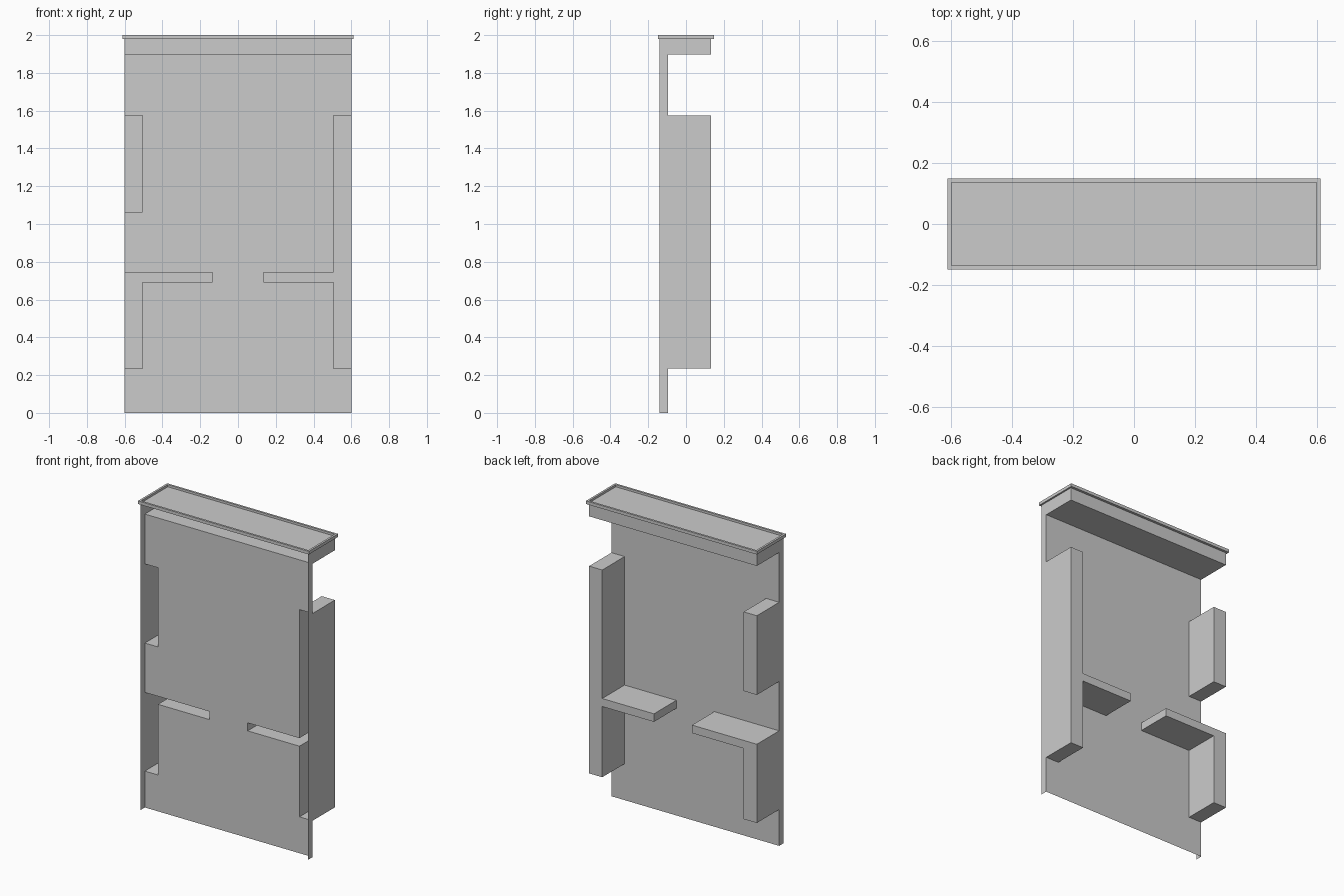
import bpy, bmesh

if "Cube" in bpy.data.objects:
    bpy.data.objects.remove(bpy.data.objects["Cube"])

W = 0.6                                 # half width of the panel
FRONT, PANEL, BACK = -0.14, -0.095, 0.133
HEAD, TOP = 1.897, 1.98                 # header underside and cap underside
INNER, TIP = 0.506, 0.136               # pocket inner edge and shelf tip
Z0, SH0, SH1, UP0, UP1 = 0.235, 0.692, 0.744, 1.063, 1.575


def finish(name, bm, recalc=True):
    if recalc:
        bmesh.ops.recalc_face_normals(bm, faces=bm.faces)
    me = bpy.data.meshes.new(name)
    bm.to_mesh(me)
    bm.free()
    ob = bpy.data.objects.new(name, me)
    bpy.context.collection.objects.link(ob)
    return ob


def sheet(name, points):
    """One flat face from 3D points."""
    bm = bmesh.new()
    bm.faces.new([bm.verts.new(p) for p in points])
    return finish(name, bm, False)


def pocket(name, outline, chamfer=False):
    """Hollow shape open at the front: walls plus a back face."""
    bm = bmesh.new()
    near = [bm.verts.new((x, PANEL, z)) for x, z in outline]
    far = [bm.verts.new((x, BACK, z)) for x, z in outline]
    n = len(outline)
    for i in range(n):
        j = (i + 1) % n
        bm.faces.new((near[i], near[j], far[j], far[i]))
    bm.faces.new(far)
    bmesh.ops.recalc_face_normals(bm, faces=bm.faces)
    if chamfer:
        low = [e for e in bm.edges
               if all(v.co.y == BACK and v.co.z == Z0 for v in e.verts)]
        bmesh.ops.bevel(bm, geom=low, offset=0.02, segments=1, affect='EDGES')
    return finish(name, bm)


# Panel outlines, each listed from top to bottom
right_cut = [(W, UP1), (INNER, UP1), (INNER, SH1), (TIP, SH1),
             (TIP, SH0), (INNER, SH0), (INNER, Z0), (W, Z0)]
left_low = [(-W, SH1), (-TIP, SH1), (-TIP, SH0),
            (-INNER, SH0), (-INNER, Z0), (-W, Z0)]
left_high = [(-W, UP1), (-INNER, UP1), (-INNER, UP0), (-W, UP0)]

# Main panel, notched where the hollow arms open
outline = ([(W, HEAD)] + right_cut + [(W, 0), (-W, 0)]
           + (left_high + left_low)[::-1] + [(-W, HEAD)])
sheet("main_panel", [(x, PANEL, z) for x, z in outline][::-1])

# Hollow arms with shelves
pocket("right_arm_and_shelf", right_cut, True)
pocket("left_lower_arm_and_shelf", left_low, True)
pocket("left_upper_arm", left_high)

# Hollow header under the cap
pocket("header", [(-W, HEAD), (W, HEAD), (W, TOP), (-W, TOP)])

# Thin lips along both sides of the panel
for side, s in (("left", -1), ("right", 1)):
    pts = [(s * W, FRONT, 0), (s * W, PANEL, 0),
           (s * W, PANEL, TOP), (s * W, FRONT, TOP)]
    sheet(side + "_lip", pts[::s])

# Cap with a recessed top
bm = bmesh.new()
bmesh.ops.create_cube(bm, size=1)
for v in bm.verts:
    v.co.x *= 1.222
    v.co.y *= 0.298
    v.co.z = 2.0 if v.co.z > 0 else TOP
top = max(bm.faces, key=lambda f: f.calc_center_median().z)
bmesh.ops.inset_region(bm, faces=[top], thickness=0.019)
for v in top.verts:
    v.co.z = 2.0
rim = bmesh.ops.extrude_discrete_faces(bm, faces=[top])["faces"]
for f in rim:
    for v in f.verts:
        v.co.z -= 0.014
finish("cap", bm)
